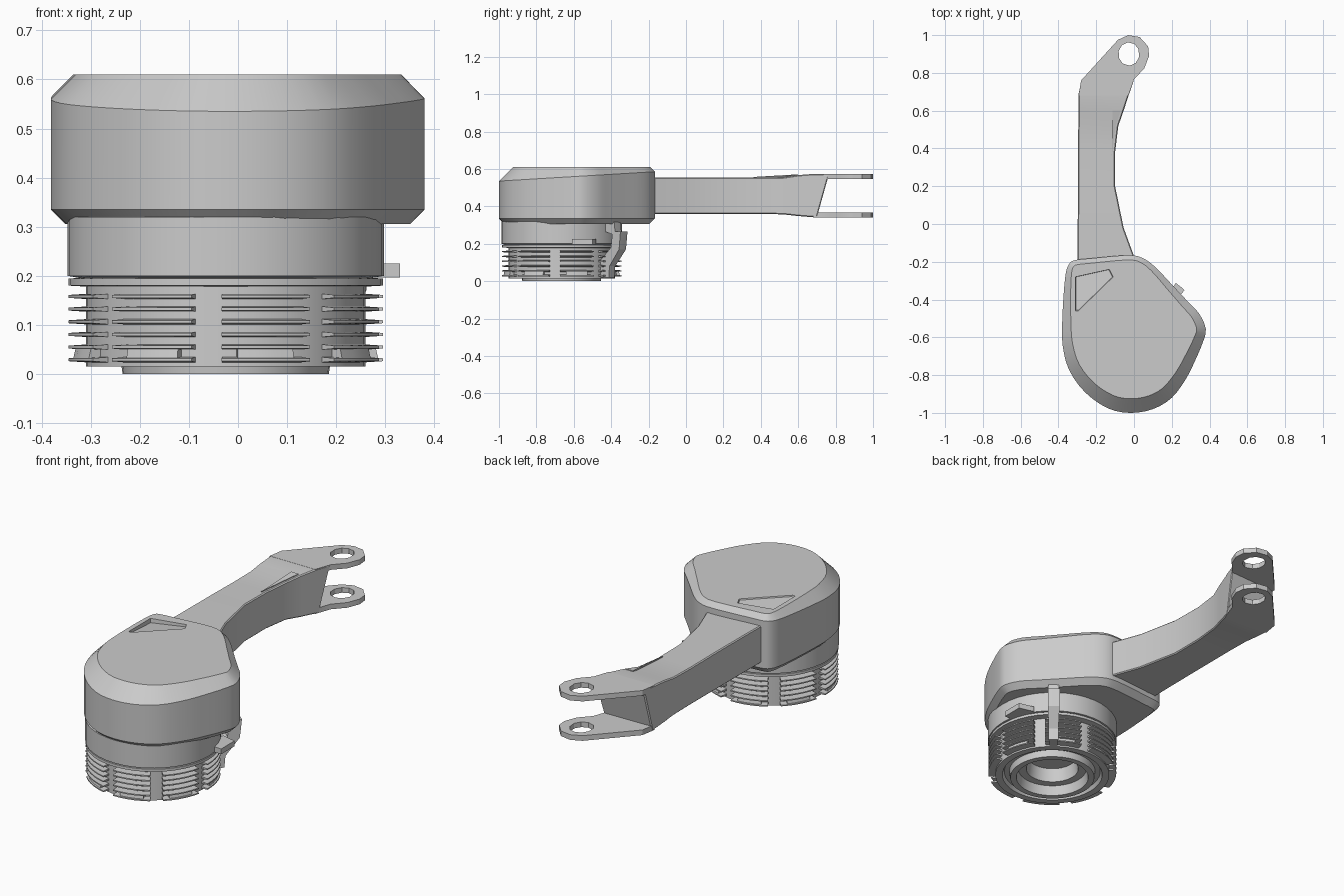
import bpy, bmesh, math
from mathutils import Vector

cube = bpy.data.objects.get("Cube")
if cube:
    bpy.data.objects.remove(cube)

GREY = bpy.data.materials.new("plain_grey")
GREY.use_nodes = True
GREY.diffuse_color = (0.6, 0.6, 0.6, 1)
GREY.node_tree.nodes["Principled BSDF"].inputs["Base Color"].default_value = (0.6, 0.6, 0.6, 1)
AXIS = Vector((-0.025, -0.665, 0))   # centre line of the round fitting


def finish(name, bm, angle=30, bevel=0):
    bmesh.ops.recalc_face_normals(bm, faces=bm.faces)
    mesh = bpy.data.meshes.new(name)
    bm.to_mesh(mesh)
    bm.free()
    ob = bpy.data.objects.new(name, mesh)
    bpy.context.collection.objects.link(ob)
    mesh.materials.append(GREY)
    bpy.ops.object.select_all(action='DESELECT')
    ob.select_set(True)
    bpy.context.view_layer.objects.active = ob
    if bevel:
        mod = ob.modifiers.new("edges", 'BEVEL')
        mod.width, mod.segments, mod.angle_limit = bevel, 1, math.radians(40)
        bpy.ops.object.modifier_apply(modifier=mod.name)
    bpy.ops.object.shade_smooth_by_angle(angle=math.radians(angle))


def loft(bm, rings, closed=False):
    """Skin equal-length rings; cap the ends, or join last to first."""
    loops = [[bm.verts.new(p) for p in ring] for ring in rings]
    pairs = list(zip(loops, loops[1:]))
    if closed:
        pairs.append((loops[-1], loops[0]))
    for a, b in pairs:
        for i in range(len(a)):
            j = (i + 1) % len(a)
            bm.faces.new((a[i], a[j], b[j], b[i]))
    if not closed:
        bm.faces.new(loops[0])
        bm.faces.new(loops[-1])


def sweep(bm, profile, start, end, steps):
    """Turn a closed (radius, z) profile about the fitting axis, in degrees."""
    full = end - start >= 360
    rings = []
    for i in range(steps if full else steps + 1):
        a = math.radians(start + (end - start) * i / steps)
        rings.append([AXIS + Vector((r * math.cos(a), r * math.sin(a), z)) for r, z in profile])
    loft(bm, rings, full)


def smooth_loop(points, sub=3):
    """Closed Catmull-Rom curve through the points."""
    pts = [Vector(p) for p in points]
    n, out = len(pts), []
    for i in range(n):
        a, b, c, d = (pts[(i + k) % n] for k in (-1, 0, 1, 2))
        for s in range(sub):
            t = s / sub
            out.append(0.5 * (2 * b + (c - a) * t + (2 * a - 5 * b + 4 * c - d) * t ** 2
                              + (3 * b - a - 3 * c + d) * t ** 3))
    return out


def inset(loop, amount):
    """Move a counter-clockwise loop inward by amount(point)."""
    out = []
    for i, p in enumerate(loop):
        t = (loop[(i + 1) % len(loop)] - loop[i - 1]).normalized()
        out.append(p + Vector((-t.y, t.x)) * amount(p))
    return out


# Head housing: rounded outline, sloping rim and chamfered top
outline = smooth_loop([
    (-0.08, -0.168), (-0.16, -0.175), (-0.24, -0.183), (-0.295, -0.188), (-0.333, -0.2),
    (-0.355, -0.235), (-0.365, -0.29), (-0.373, -0.38), (-0.38, -0.52), (-0.378, -0.64),
    (-0.345, -0.77), (-0.26, -0.89), (-0.14, -0.975), (-0.02, -1.0), (0.10, -0.98),
    (0.20, -0.92), (0.275, -0.82), (0.325, -0.72), (0.365, -0.625), (0.38, -0.555),
    (0.345, -0.475), (0.28, -0.405), (0.20, -0.32), (0.13, -0.245), (0.075, -0.197),
    (0.025, -0.172), (-0.02, -0.166)])


def slope(p):
    return 0.025 + 0.05 * (-0.17 - p.y) / 0.83


bm = bmesh.new()
loft(bm, [[(p.x, p.y, 0.305) for p in inset(outline, lambda p: 0.03)],
          [(p.x, p.y, 0.335) for p in outline],
          [(p.x, p.y, 0.61 - slope(p)) for p in outline],
          [(p.x, p.y, 0.61) for p in inset(outline, slope)]])

# Triangular recess in the head top, deepest along the outer edges
recess = [(-0.31, -0.28, 0.022), (-0.31, -0.46, 0.012), (-0.295, -0.46, 0.006),
          (-0.11, -0.28, 0.006), (-0.13, -0.24, 0.012)]
loft(bm, [[(x, y, 0.61) for x, y, d in recess],
          [(x * 0.97 - 0.007, y * 0.97 - 0.009, 0.61 - d) for x, y, d in recess]])
caps = [f for f in bm.faces if all(v.co.z > 0.609 for v in f.verts)]
bmesh.ops.delete(bm, geom=caps, context='FACES_ONLY')
bmesh.ops.triangle_fill(bm, use_beauty=True, normal=(0, 0, 1),
                        edges=[e for e in bm.edges if e.is_boundary])
finish("head_housing", bm, 28)

# Arm: stations of left x, left y, right x, right y, bottom z, top z
stations = [
    (-0.30, -0.24, 0.02, -0.24, 0.36, 0.555), (-0.30, -0.17, 0.00, -0.17, 0.36, 0.555),
    (-0.298, -0.02, -0.055, -0.02, 0.36, 0.555), (-0.297, 0.20, -0.10, 0.20, 0.36, 0.555),
    (-0.296, 0.38, -0.10, 0.38, 0.36, 0.553), (-0.295, 0.52, -0.083, 0.52, 0.357, 0.555),
    (-0.294, 0.60, -0.055, 0.60, 0.348, 0.567), (-0.293, 0.69, -0.025, 0.69, 0.341, 0.574)]
rings = [[(lx, ly, lo), (rx, ry, lo), (rx, ry, hi), (lx, ly, hi)]
         for lx, ly, rx, ry, lo, hi in stations]
rings.append([(-0.292, 0.695, 0.342), (-0.02, 0.70, 0.342), (0.0, 0.765, 0.573), (-0.28, 0.75, 0.573)])
bm = bmesh.new()
loft(bm, rings)
finish("arm", bm, 25, bevel=0.008)

# Sliver-shaped facet along the arm's top edge
sliver = [(-0.118, 0.36, 0.554), (-0.097, 0.52, 0.556), (-0.07, 0.60, 0.568), (-0.113, 0.60, 0.568)]
bm = bmesh.new()
loft(bm, [[(x, y, z + h) for x, y, z in sliver] for h in (-0.004, 0.003)])
finish("arm_facet", bm)

# Fork prongs: two plates, each with a many-sided hole
plate = [(0.075, 0.94), (0.03, 0.99), (-0.03, 1.0), (-0.085, 0.975), (-0.28, 0.76),
         (-0.293, 0.68), (-0.03, 0.68), (0.0, 0.765), (0.055, 0.825), (0.08, 0.89)]
hole_angles = (25, 60, 95, 130, 165, 200, 235, 275, 310, 345)
hole = [(-0.027 + 0.056 * math.cos(math.radians(a)), 0.9 + 0.062 * math.sin(math.radians(a)))
        for a in hole_angles]
for name, lo, hi in (("lower_prong", 0.341, 0.368), ("upper_prong", 0.547, 0.574)):
    bm = bmesh.new()
    loft(bm, [[(x, y, z) for x, y in ring]
              for ring, z in ((plate, lo), (plate, hi), (hole, hi), (hole, lo))], closed=True)
    finish(name, bm, 25)

# Neck, flange, core and hollow underside in one turned shape
bm = bmesh.new()
sweep(bm, [(0.001, 0.32), (0.322, 0.32), (0.322, 0.2), (0.30, 0.196), (0.32, 0.194),
           (0.32, 0.18), (0.285, 0.178), (0.285, 0.015), (0.25, 0.015), (0.24, 0.035),
           (0.215, 0.035), (0.21, 0.0), (0.18, 0.0), (0.17, 0.05), (0.13, 0.05),
           (0.12, 0.12), (0.001, 0.12)], 0, 360, 40)
finish("round_fitting", bm)

# Thin thread fins, broken into eight sections, with a lug under each
fins, lugs = bmesh.new(), bmesh.new()
for k in range(8):
    mid = -74.5 + 45 * k
    for row in range(6):
        z = 0.029 + 0.0258 * row
        sweep(fins, [(0.275, z - 0.006), (0.32, z - 0.003), (0.32, z + 0.003), (0.275, z + 0.006)],
              mid - 17, mid + 17, 5)
    sweep(lugs, [(0.275, 0.03), (0.312, 0.03), (0.306, 0.055), (0.275, 0.055)], mid - 11, mid + 11, 3)
finish("thread_fins", fins)
finish("bottom_lugs", lugs)

# Release clip standing off the back of the fitting
bm = bmesh.new()
clip = [(0.27, 0.02), (0.345, 0.02), (0.35, 0.08), (0.42, 0.17), (0.43, 0.265),
        (0.39, 0.265), (0.385, 0.315), (0.30, 0.315), (0.30, 0.27), (0.37, 0.25),
        (0.36, 0.18), (0.27, 0.10)]
sweep(bm, clip, 47, 55, 2)
finish("release_clip", bm)

# Small side tab
bm = bmesh.new()
tab = [(0.25, -0.61), (0.33, -0.61), (0.33, -0.50), (0.25, -0.48)]
loft(bm, [[(x, y, z) for x, y in tab] for z in (0.197, 0.225)])
finish("side_tab", bm)
